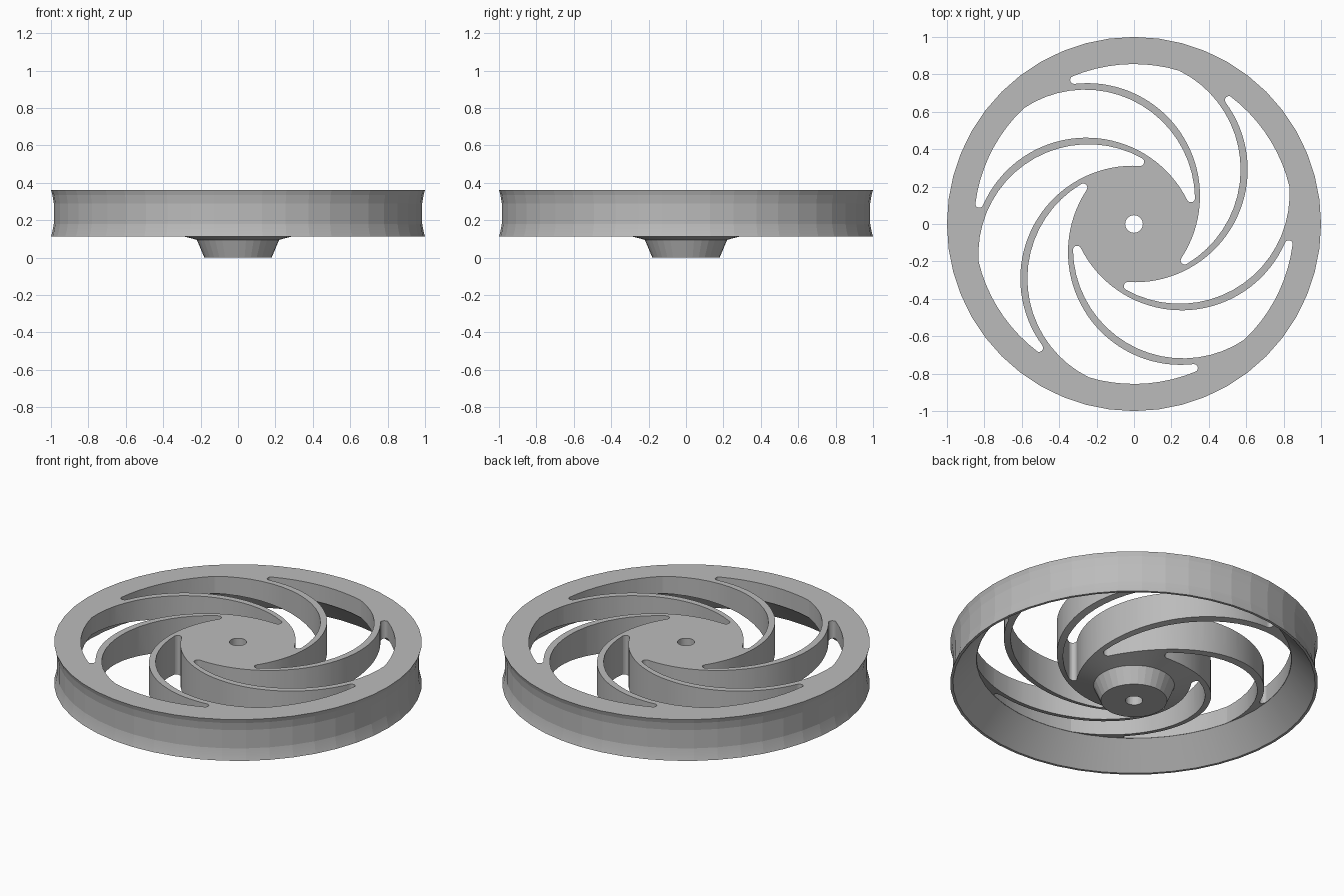
import bpy, bmesh, math
from mathutils import Vector, Matrix

cube = bpy.data.objects.get("Cube")
if cube:
    bpy.data.objects.remove(cube, do_unlink=True)

grey = bpy.data.materials.new("cast_grey")
grey.use_nodes = True
grey.diffuse_color = (0.5, 0.5, 0.5, 1)
grey.node_tree.nodes["Principled BSDF"].inputs["Base Color"].default_value = grey.diffuse_color

BORE, TOP, SPOKES = 0.047, 0.36, 6


def finish(name, bm):
    bmesh.ops.recalc_face_normals(bm, faces=bm.faces)
    mesh = bpy.data.meshes.new(name)
    bm.to_mesh(mesh)
    bm.free()
    mesh.materials.append(grey)
    obj = bpy.data.objects.new(name, mesh)
    bpy.context.collection.objects.link(obj)
    return obj


def revolve(name, profile, sides, closed):
    """Turn an (r, z) profile around the z axis."""
    bm = bmesh.new()
    rings = [[bm.verts.new((r * math.cos(a), r * math.sin(a), z)) for r, z in profile]
             for a in (math.tau * i / sides for i in range(sides))]
    n = len(profile)
    for i in range(sides):
        a, b = rings[i], rings[(i + 1) % sides]
        for j in range(n if closed else n - 1):
            k = (j + 1) % n
            bm.faces.new((a[j], b[j], b[k], a[k]))
    return finish(name, bm)


def angle(v):
    return math.atan2(v.y, v.x)


def arc(centre, radius, start, end, steps, turn):
    """Points from start to end; turn is 1 for anticlockwise, -1 for clockwise."""
    sweep = ((end - start) * turn) % math.tau
    return [centre + radius * Vector((math.cos(t), math.sin(t)))
            for t in (start + turn * sweep * i / steps for i in range(steps))]


def slot_outline():
    """Crescent between two neighbouring spokes, with rounded tips."""
    c1, r1 = Vector((-0.25, 0.15)), 0.603
    c2, r2 = Vector((-0.018, 0.292)), 0.588
    tip = 0.022
    # Tip circles touch both arcs
    axis = c2 - c1
    d = axis.length
    axis.normalize()
    far, near = r1 + tip, r2 - tip
    along = (far ** 2 - near ** 2 + d ** 2) / (2 * d)
    side = math.sqrt(far ** 2 - along ** 2) * Vector((-axis.y, axis.x))
    outer, inner = c1 + along * axis + side, c1 + along * axis - side
    pts = arc(c2, r2, angle(outer - c2), angle(inner - c2), 28, -1)
    pts += arc(inner, tip, angle(inner - c2), angle(c1 - inner), 8, -1)
    pts += arc(c1, r1, angle(inner - c1), angle(outer - c1), 36, 1)
    pts += arc(outer, tip, angle(c1 - outer), angle(outer - c2), 8, -1)
    # Keep the slot inside the rim band
    return [p * min(1, 0.855 / p.length) for p in pts]


# Wheel body: waisted tread, tapered rim underside, coned web, bored hub
body = revolve("wheel_body", [
    (BORE, TOP), (BORE, 0.095), (0.22, 0.095), (0.285, 0.112),
    (0.858, 0.258), (0.985, 0.112), (1.0, 0.112), (0.992, 0.14), (0.985, 0.18),
    (0.985, 0.29), (0.992, 0.335), (1.0, TOP)], 48, True)

# Slots that leave the curved spokes standing
bm = bmesh.new()
for i in range(SPOKES):
    spin = Matrix.Rotation(math.tau * i / SPOKES, 3, 'Z')
    loops = [[bm.verts.new(spin @ Vector((p.x, p.y, z))) for p in slot_outline()]
             for z in (0.0, 0.5)]
    low, high = loops
    bm.faces.new(low)
    bm.faces.new(high)
    for j in range(len(low)):
        k = (j + 1) % len(low)
        bm.faces.new((low[j], low[k], high[k], high[j]))
cutter = finish("slot_cutter", bm)
cutter.hide_render = True

cut = body.modifiers.new("slots", 'BOOLEAN')
cut.operation = 'DIFFERENCE'
cut.solver = 'EXACT'
cut.object = cutter
bpy.context.view_layer.objects.active = body
bpy.ops.object.modifier_apply(modifier=cut.name)
bpy.data.objects.remove(cutter, do_unlink=True)

# Tapered boss under the hub, open where it meets the body
boss = revolve("hub_boss", [(BORE, 0.095), (BORE, 0), (0.18, 0), (0.22, 0.095)], 32, False)

# Soften the fine facets, keep the real edges crisp
for obj in (body, boss):
    bpy.ops.object.select_all(action='DESELECT')
    obj.select_set(True)
    bpy.context.view_layer.objects.active = obj
    bpy.ops.object.shade_smooth_by_angle(angle=math.radians(7))
